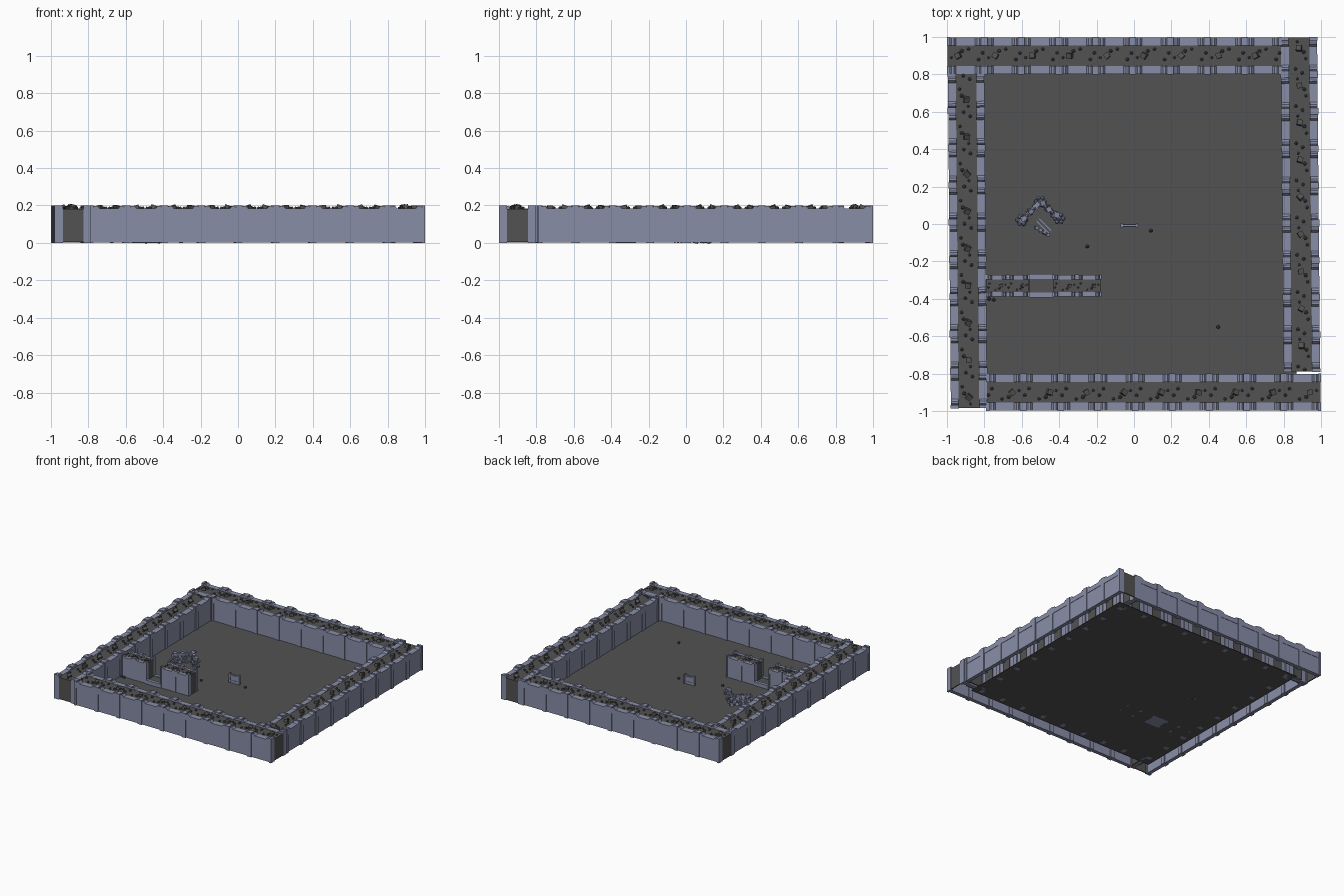
import bpy, bmesh, random
from math import pi, cos, sin
from mathutils import Matrix, Vector

random.seed(4)
old = bpy.data.objects.get("Cube")
if old:
    bpy.data.objects.remove(old, do_unlink=True)


def material(name, color):
    m = bpy.data.materials.new(name)
    m.use_nodes = True
    m.diffuse_color = (*color, 1)
    m.node_tree.nodes["Principled BSDF"].inputs["Base Color"].default_value = (*color, 1)
    return m


STONE = material("blue grey stone", (0.25, 0.27, 0.39))
EARTH = material("dark grey earth", (0.085, 0.085, 0.085))


def box(bm, x0, x1, y0, y1, z0, z1):
    mid = Vector((x0 + x1, y0 + y1, z0 + z1)) / 2
    size = Matrix.Diagonal((x1 - x0, y1 - y0, z1 - z0, 1))
    bmesh.ops.create_cube(bm, size=1, matrix=Matrix.Translation(mid) @ size)


def prism(bm, profile, y0, y1):
    """Extrude an x-z outline along y."""
    face = bm.faces.new([bm.verts.new((x, y0, z)) for x, z in profile])
    out = bmesh.ops.extrude_face_region(bm, geom=[face])
    verts = [v for v in out["geom"] if isinstance(v, bmesh.types.BMVert)]
    bmesh.ops.translate(bm, verts=verts, vec=(0, y1 - y0, 0))


def rock(bm, pos, r, cubic=False):
    turn = Matrix.Rotation(random.uniform(0, pi), 4, (0.2, 0.1, 1))
    m = Matrix.Translation(pos) @ turn
    if cubic:
        bmesh.ops.create_cube(bm, size=r * 1.8, matrix=m)
    else:
        bmesh.ops.create_icosphere(bm, subdivisions=1, radius=r, matrix=m)


def finish(bm, name, mat, loc=(0, 0, 0), rot=0):
    bmesh.ops.recalc_face_normals(bm, faces=bm.faces)
    me = bpy.data.meshes.new(name)
    bm.to_mesh(me)
    bm.free()
    me.materials.append(mat)
    ob = bpy.data.objects.new(name, me)
    ob.location = loc
    ob.rotation_euler.z = rot
    bpy.context.collection.objects.link(ob)
    return ob


def wall(name, length, count, width, height, loc, rot=0):
    """Hollow wall: panelled faces on both sides, posts between, rubble on top."""
    step, half = length / count, width / 2
    s = width / 0.2
    skin = 0.045 * s
    post = 0.0175 * s
    bm = bmesh.new()
    for side in (-1, 1):
        def slab(x0, x1, inner, outer, z0, z1):
            box(bm, x0, x1, *sorted((side * inner, side * outer)), z0, z1)
        for i in range(count + 1):
            u = -length / 2 + i * step
            u0, u1 = max(u - post, -length / 2), min(u + post, length / 2)
            slab(u0, u1, half - skin, half, 0, height)
            if i == count:
                break
            # Lower panel, then a chamfered cap that stands slightly proud
            a, b = u + post, u + step - post
            slab(a, b, half - skin * 0.8, half - 0.006 * s, 0.003, height * 0.75)
            c, lip = 0.02 * s, height * 0.96
            cap = [(a, height * 0.73), (b, height * 0.73), (b, height * 0.95),
                   (b - c * 0.4, height * 0.99), (b - c, height * 0.99), (b - c * 1.6, height * 0.92),
                   (a + c * 1.6, height * 0.92), (a + c, height * 0.99), (a + c * 0.4, height * 0.99),
                   (a, lip)]
            prism(bm, cap, side * (half - skin), side * (half - 0.003 * s))
    finish(bm, name + "_stonework", STONE, loc, rot)

    # Earth fill, closed ends and loose stones
    bm = bmesh.new()
    inner = half - skin * 0.9
    top = height * 0.91
    box(bm, -length / 2 + 0.002, length / 2 - 0.002, -inner, inner, top - 0.01, top)
    for e in (-1, 1):
        x = e * (length / 2 - 0.006)
        box(bm, x - 0.004, x + 0.004, -inner, inner, 0.004, top)
    for i in range(count):
        u = -length / 2 + i * step
        for f, v, r, cubic in ((0.7, 0, 0.016, True), (0.15, 0.02, 0.01, False),
                               (0.04, -0.015, 0.01, False), (0.6, -0.025, 0.011, False),
                               (0.42, -0.035, 0.009, False), (0.88, 0.01, 0.008, False)):
            x = max(u + f * step, -length / 2 + 0.012)
            rock(bm, (x, v * s, top + 0.004 * s), r * s, cubic)
        # Dark backing inside the panel
        box(bm, u + step * 0.3, u + step * 0.7, inner - 0.006, inner - 0.002, 0.005, top - 0.01)
    finish(bm, name + "_earth_fill", EARTH, loc, rot)


# Floor
bm = bmesh.new()
box(bm, -0.87, 0.87, -0.87, 0.87, 0.0015, 0.004)
finish(bm, "floor", EARTH)

# Four outer walls laid end to side
TILT = 0.009
wall("front_wall", 1.79, 9, 0.2, 0.2, (0.105, -0.9, 0))
wall("right_wall", 1.79, 9, 0.2, 0.2, (0.89, 0.104, 0), pi / 2 + TILT)
wall("back_wall", 1.79, 9, 0.2, 0.2, (-0.105, 0.9, 0), pi)
wall("left_wall", 1.79, 9, 0.2, 0.2, (-0.89, -0.09, 0), -pi / 2 + TILT)

# Inner wall in two parts, with a low sill in the opening
wall("inner_wall_left", 0.23, 2, 0.12, 0.18, (-0.675, -0.33, 0))
wall("inner_wall_right", 0.26, 2, 0.12, 0.18, (-0.305, -0.33, 0))
bm = bmesh.new()
for y in (-0.38, -0.28):
    box(bm, -0.56, -0.43, y - 0.013, y + 0.013, 0, 0.035)
box(bm, -0.56, -0.43, -0.38, -0.28, 0, 0.006)
finish(bm, "opening_sill", STONE)
bm = bmesh.new()
box(bm, -0.56, -0.43, -0.367, -0.293, 0.006, 0.03)
finish(bm, "sill_earth", EARTH)

# Standing slab in the middle, with a recessed frame
bm = bmesh.new()
box(bm, -0.07, 0.02, -0.013, -0.003, 0.004, 0.075)
for x in (-0.066, 0.016):
    box(bm, x - 0.006, x + 0.006, -0.018, 0.002, 0.004, 0.082)
for z in (0.02, 0.06):
    box(bm, -0.06, 0.01, -0.016, 0, z - 0.006, z + 0.006)
finish(bm, "standing_slab", STONE)

# Ruined three-sided shelter of piled stones
bm = bmesh.new()
corners = [Vector((-0.6, 0.02)), Vector((-0.5, 0.12)), Vector((-0.4, 0.03))]
for a, b in zip(corners, corners[1:]):
    for layer in range(4):
        for i in range(6):
            p = a.lerp(b, (i + 0.5 * (layer % 2)) / 5.5)
            rock(bm, (p.x, p.y, 0.016 + layer * 0.021), random.uniform(0.012, 0.017), i % 2 == 0)
for p in corners:
    for i in range(6):
        t = i * pi / 3
        rock(bm, (p.x + 0.022 * cos(t), p.y + 0.022 * sin(t), random.uniform(0.02, 0.085)), 0.013)
for i in range(4):
    rock(bm, (-0.52 + 0.02 * i, -0.02 - 0.012 * i, 0.012), 0.01, True)
finish(bm, "ruined_shelter_stones", STONE)
bm = bmesh.new()
box(bm, -0.06, 0.06, -0.012, 0.012, 0.07, 0.085)
finish(bm, "shelter_lintel", STONE, (-0.55, 0.07, 0), pi / 4)
bm = bmesh.new()
for i in range(2):
    box(bm, -0.045, 0.045, 0.02 * i, 0.02 * i + 0.006, 0.004, 0.012)
finish(bm, "shelter_fallen_beams", STONE, (-0.49, -0.02, 0), -pi / 4)

# Loose pebbles on the floor
bm = bmesh.new()
for x, y in ((-0.25, -0.12), (0.09, -0.035), (0.45, -0.55), (-0.775, -0.4), (-0.75, -0.405)):
    rock(bm, (x, y, 0.012), 0.011)
finish(bm, "floor_pebbles", EARTH)
